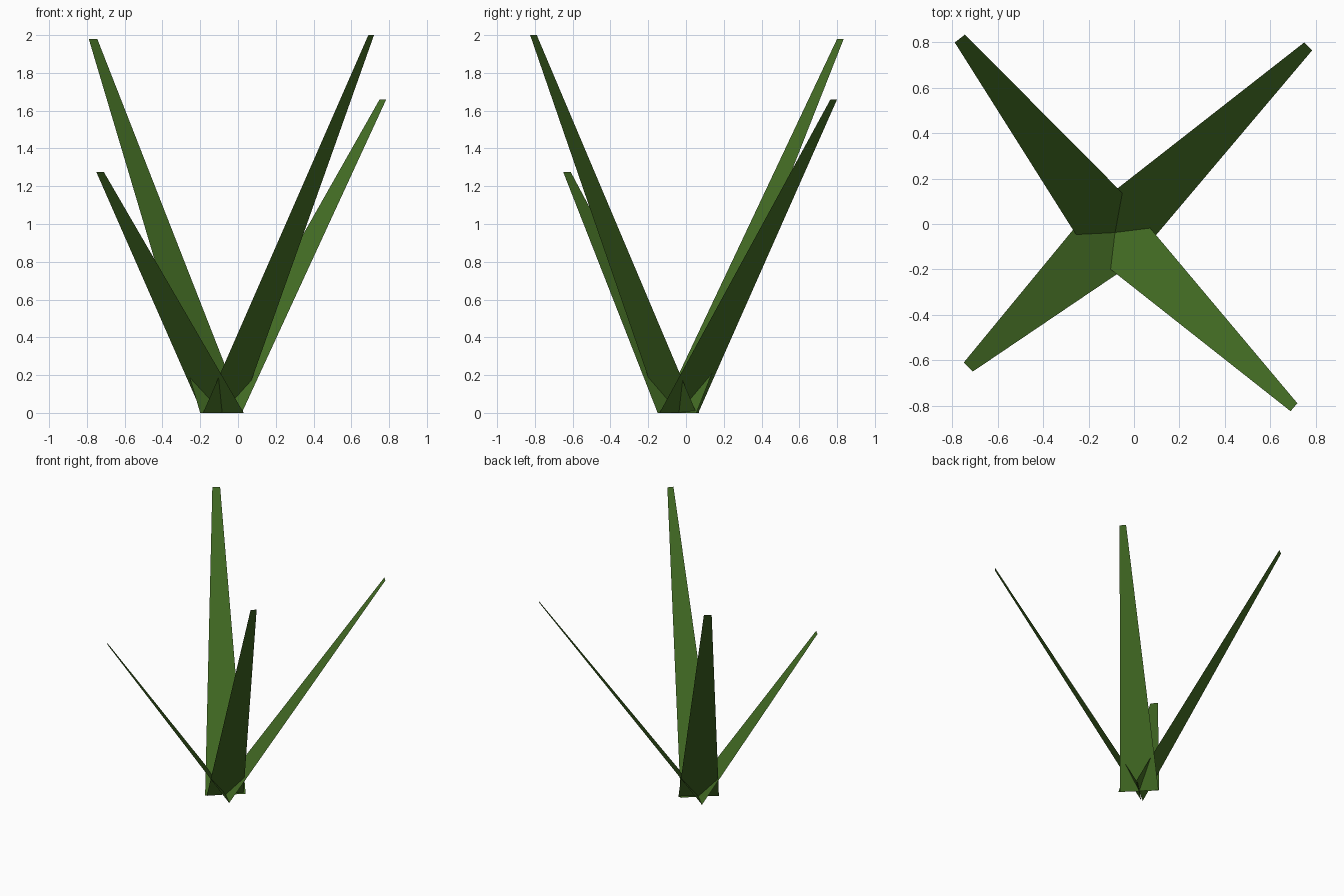
import bpy

if "Cube" in bpy.data.objects:
    bpy.data.objects.remove(bpy.data.objects["Cube"])

# One leaf green for the whole plant
green = bpy.data.materials.new("leaf_green")
green.diffuse_color = (0.058, 0.155, 0.018, 1.0)
green.use_nodes = True
green.node_tree.nodes["Principled BSDF"].inputs["Base Color"].default_value = green.diffuse_color


def blade(name, base, tip, height):
    """Flat tapering leaf: base edge on the ground, tip edge at the given height."""
    verts = [(*base[0], 0.0), (*base[1], 0.0), (*tip[1], height), (*tip[0], height)]
    mesh = bpy.data.meshes.new(name)
    mesh.from_pydata(verts, [], [(0, 1, 2, 3)])
    mesh.materials.append(green)
    bpy.context.collection.objects.link(bpy.data.objects.new(name, mesh))


# Four leaves crossing at the root and leaning outward to the corners
blade("leaf_back_left", ((-0.20, -0.135), (0.03, 0.055)),
      ((-0.79, 0.80), (-0.745, 0.835)), 1.98)
blade("leaf_back_right", ((0.02, -0.14), (-0.19, 0.065)),
      ((0.785, 0.765), (0.75, 0.80)), 1.66)
blade("leaf_front_left", ((-0.19, 0.07), (0.03, -0.15)),
      ((-0.75, -0.61), (-0.71, -0.65)), 1.275)
blade("leaf_front_right", ((-0.185, -0.135), (0.01, 0.055)),
      ((0.69, -0.825), (0.72, -0.79)), 2.0)
